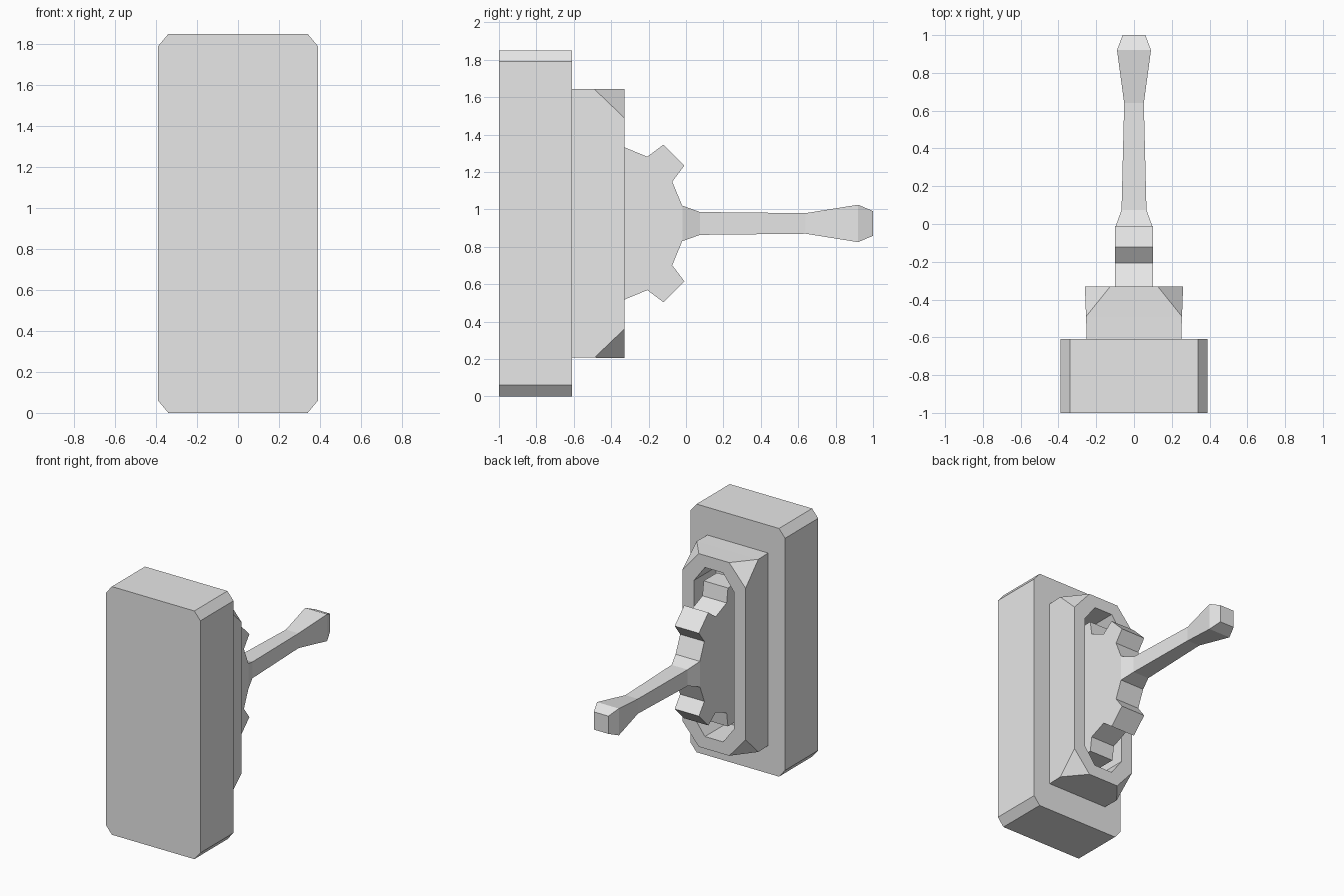
import bpy, bmesh, math

cube = bpy.data.objects.get("Cube")
if cube:
    bpy.data.objects.remove(cube, do_unlink=True)

MID_Z = 0.925

grey = bpy.data.materials.new("light_grey")
grey.use_nodes = True
grey.diffuse_color = (0.8, 0.8, 0.8, 1)
grey.node_tree.nodes["Principled BSDF"].inputs["Base Color"].default_value = (0.8, 0.8, 0.8, 1)


def finish(name, bm):
    bmesh.ops.remove_doubles(bm, verts=bm.verts, dist=0.0005)
    bmesh.ops.recalc_face_normals(bm, faces=bm.faces)
    mesh = bpy.data.meshes.new(name)
    bm.to_mesh(mesh)
    bm.free()
    mesh.materials.append(grey)
    obj = bpy.data.objects.new(name, mesh)
    bpy.context.collection.objects.link(obj)
    return obj


def ring(bm, y, w, h, cx=0.0, cz=0.0):
    """Rectangle with chamfered corners at depth y, half width w, half height h."""
    corners = [(w, h - cz), (w - cx, h), (cx - w, h), (-w, h - cz),
               (-w, cz - h), (cx - w, -h), (w - cx, -h), (w, cz - h)]
    return [bm.verts.new((x, y, MID_Z + z)) for x, z in corners]


def loft(name, sections):
    bm = bmesh.new()
    rings = [ring(bm, *s) for s in sections]
    for a, b in zip(rings, rings[1:]):
        for i in range(8):
            j = (i + 1) % 8
            bm.faces.new((a[i], a[j], b[j], b[i]))
    bm.faces.new(rings[0])
    bm.faces.new(rings[-1])
    return finish(name, bm)


# Wall block with chamfered long edges
loft("base_block", [(-1.0, 0.39, 0.925, 0.05, 0.06),
                    (-0.61, 0.39, 0.925, 0.05, 0.06)])

# Housing: cut corners at the rim, then a recessed slot
loft("slot_housing", [(-0.612, 0.25, 0.718),
                      (-0.49, 0.254, 0.718),
                      (-0.33, 0.26, 0.72, 0.135, 0.155),
                      (-0.33, 0.165, 0.63, 0.09, 0.12),
                      (-0.59, 0.165, 0.63, 0.09, 0.12)])

# Lever arm with flared root and knob
loft("lever_handle", [(-0.10, 0.10, 0.10),
                      (-0.02, 0.10, 0.095),
                      (0.075, 0.066, 0.061),
                      (0.64, 0.052, 0.055),
                      (0.92, 0.09, 0.10),
                      (1.0, 0.06, 0.066)])

# Toothed wheel: the lever takes the place of the foremost tooth
bm = bmesh.new()
outline = []
for k in range(8):
    a = k * math.pi / 4
    tooth = [(0.41, -0.094), (0.516, -0.079), (0.516, 0.079), (0.41, 0.094)]
    if k == 0:
        tooth = [tooth[0], tooth[3]]
    for r, t in tooth:
        y = r * math.cos(a) - t * math.sin(a) - 0.43
        z = r * math.sin(a) + t * math.cos(a) + MID_Z
        outline.append(bm.verts.new((-0.1, y, z)))
face = bm.faces.new(outline)
ext = bmesh.ops.extrude_face_region(bm, geom=[face])
bmesh.ops.translate(bm, vec=(0.2, 0, 0),
                    verts=[v for v in ext["geom"] if isinstance(v, bmesh.types.BMVert)])
finish("toothed_wheel", bm)
